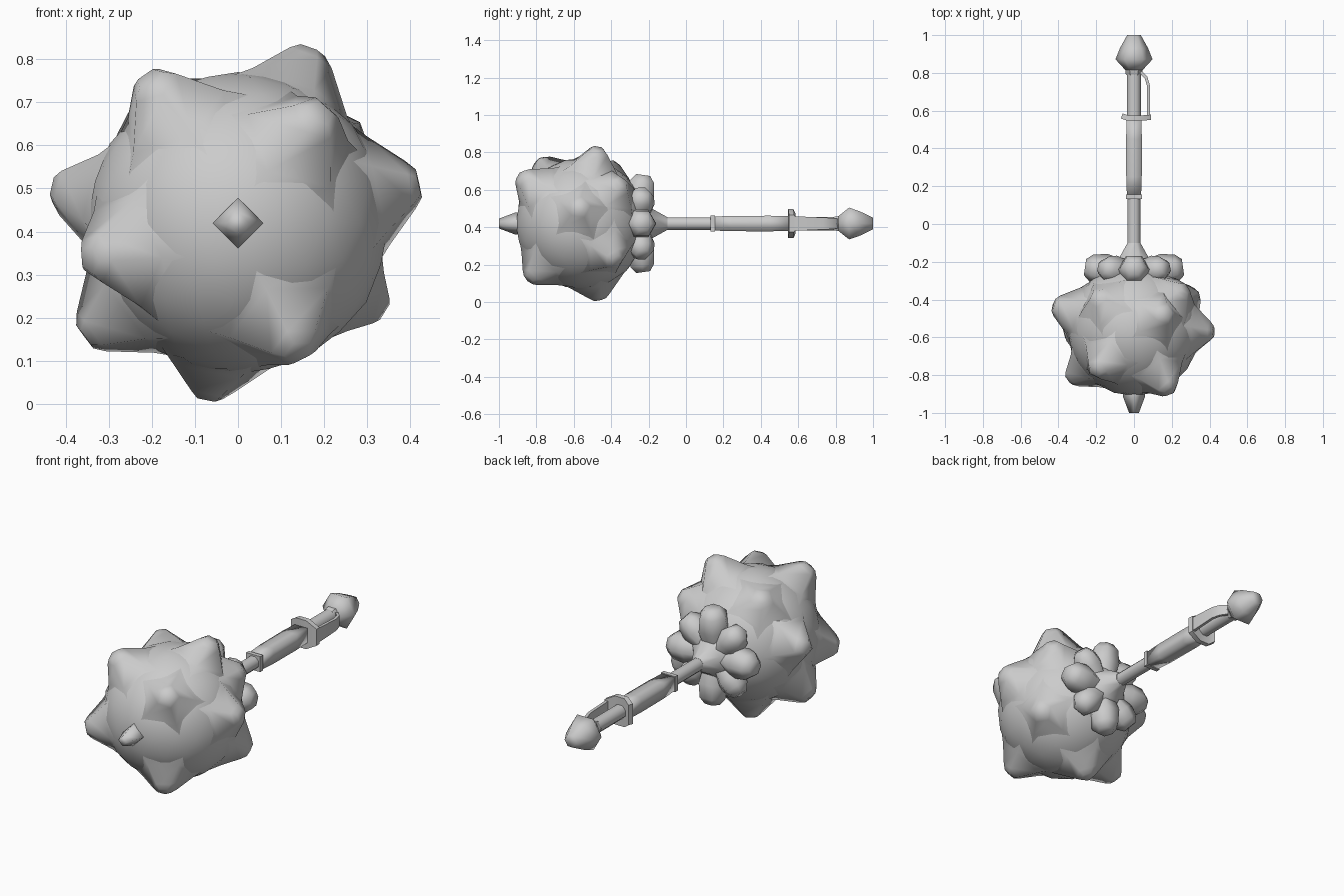
import bpy, bmesh, math
from mathutils import Vector, Matrix

if "Cube" in bpy.data.objects:
    bpy.data.objects.remove(bpy.data.objects["Cube"])

steel = bpy.data.materials.new("steel grey")
steel.diffuse_color = (0.6, 0.6, 0.6, 1)
steel.use_nodes = True
steel.node_tree.nodes["Principled BSDF"].inputs["Base Color"].default_value = steel.diffuse_color
AXIS_Z = 0.42
CENTRE = Vector((0, -0.56, AXIS_Z))


def finish(name, bm, angle=40):
    bmesh.ops.recalc_face_normals(bm, faces=bm.faces[:])
    me = bpy.data.meshes.new(name)
    bm.to_mesh(me)
    bm.free()
    me.materials.append(steel)
    ob = bpy.data.objects.new(name, me)
    bpy.context.collection.objects.link(ob)
    bpy.context.view_layer.objects.active = ob
    ob.select_set(True)
    bpy.ops.object.shade_smooth_by_angle(angle=math.radians(angle))
    ob.select_set(False)
    return ob


def loft(bm, origin, direction, profile, sides, turn=0.0):
    """Skin (distance, radius) rings along a direction, with closed ends."""
    d = Vector(direction).normalized()
    up = Vector((0, 0, 1)) if abs(d.z) < 0.9 else Vector((0, 1, 0))
    u = up.cross(d).normalized()
    v = d.cross(u)
    rings = []
    for dist, r in profile:
        ring = []
        for i in range(sides):
            a = turn + 2 * math.pi * i / sides
            ring.append(bm.verts.new(Vector(origin) + d * dist + (u * math.cos(a) + v * math.sin(a)) * r))
        rings.append(ring)
    for a, b in zip(rings, rings[1:]):
        for i in range(sides):
            j = (i + 1) % sides
            bm.faces.new((a[i], a[j], b[j], b[i]))
    bm.faces.new(rings[0])
    bm.faces.new(rings[-1])


def turned(name, profile, sides, turn=0.0, angle=40):
    """A part lofted along the handle axis, from (y, radius) pairs."""
    bm = bmesh.new()
    loft(bm, (0, 0, AXIS_Z), (0, 1, 0), profile, sides, turn)
    return finish(name, bm, angle)


# Round core of the head
bm = bmesh.new()
bmesh.ops.create_icosphere(bm, subdivisions=3, radius=0.35, matrix=Matrix.Translation(CENTRE))
finish("head_core", bm, 60)

# Blunt knobs spread over the core
tips = [(.17, .09, .40), (-.205, -.22, .335), (.42, -.01, .09), (-.425, .13, .08),
        (.33, .19, -.20), (.14, -.28, -.30), (-.07, .10, -.405), (-.345, -.265, -.085),
        (-.355, -.01, -.265), (.19, -.325, .255), (-.20, .18, .315), (.27, .22, .22)]
bm = bmesh.new()
for i, tip in enumerate(tips):
    reach = Vector(tip).length
    loft(bm, CENTRE, tip, [(0.25, 0.23), (0.335, 0.135), (reach - 0.02, 0.06), (reach, 0.035)], 5, i * 0.7)
finish("head_knobs", bm, 60)

# Small four sided spike at the front of the head
turned("front_spike", [(-1.0, 0.026), (-0.915, 0.058), (-0.85, 0.062)], 4, 0, 100)

# Collar of lobes behind the head
bm = bmesh.new()
for i in range(8):
    a = i * math.pi / 4
    out = Vector((math.cos(a), 0.14, math.sin(a)))
    reach, wide = (0.262, 0.086) if i % 2 == 0 else (0.24, 0.078)
    loft(bm, (0, -0.265, AXIS_Z), out,
         [(0.04, 0.06), (0.15, wide), (reach - 0.035, wide * 0.85), (reach, wide * 0.5)], 6)
finish("collar_lobes", bm, 60)
turned("collar_cone", [(-0.32, 0.18), (-0.25, 0.17), (-0.18, 0.085), (-0.10, 0.037)], 8, math.pi / 8, 60)

# Handle
q = math.pi / 4
turned("shaft", [(-0.12, 0.036), (0.14, 0.036)], 8, q / 2, 60)
turned("grip_ring", [(0.132, 0.060), (0.155, 0.060)], 4, q)
turned("grip", [(0.15, 0.053), (0.25, 0.058), (0.45, 0.059), (0.56, 0.055)], 4, q, 95)
turned("upper_shaft", [(0.56, 0.039), (0.80, 0.039)], 8, q / 2, 60)
turned("pommel_ring", [(0.785, 0.035), (0.795, 0.044), (0.825, 0.046)], 6)
turned("pommel", [(0.815, 0.046), (0.872, 0.098), (0.93, 0.075), (1.0, 0.036)], 6, 0, 100)


def ribbon(name, path, thick):
    """A band in the x-y plane: path of (x, y, half height in z)."""
    bm = bmesh.new()
    rings = []
    for i, (x, y, h) in enumerate(path):
        a, b = path[max(i - 1, 0)], path[min(i + 1, len(path) - 1)]
        n = Vector((b[1] - a[1], a[0] - b[0], 0)).normalized() * thick / 2
        p = Vector((x, y, AXIS_Z))
        up = Vector((0, 0, h))
        rings.append([bm.verts.new(c) for c in (p + n + up, p - n + up, p - n - up, p + n - up)])
    for r, s in zip(rings, rings[1:]):
        for i in range(4):
            j = (i + 1) % 4
            bm.faces.new((r[i], r[j], s[j], s[i]))
    bm.faces.new(rings[0])
    bm.faces.new(rings[-1])
    return finish(name, bm, 40)


# Cross guard plate and curved hand bow on one side
ribbon("guard_plate", [(-0.065, 0.572, 0.055), (-0.03, 0.56, 0.078), (0.03, 0.56, 0.078), (0.09, 0.565, 0.045)], 0.028)
ribbon("hand_bow", [(0.077, 0.56, 0.04), (0.077, 0.73, 0.032), (0.064, 0.775, 0.03), (0.035, 0.805, 0.026)], 0.016)
